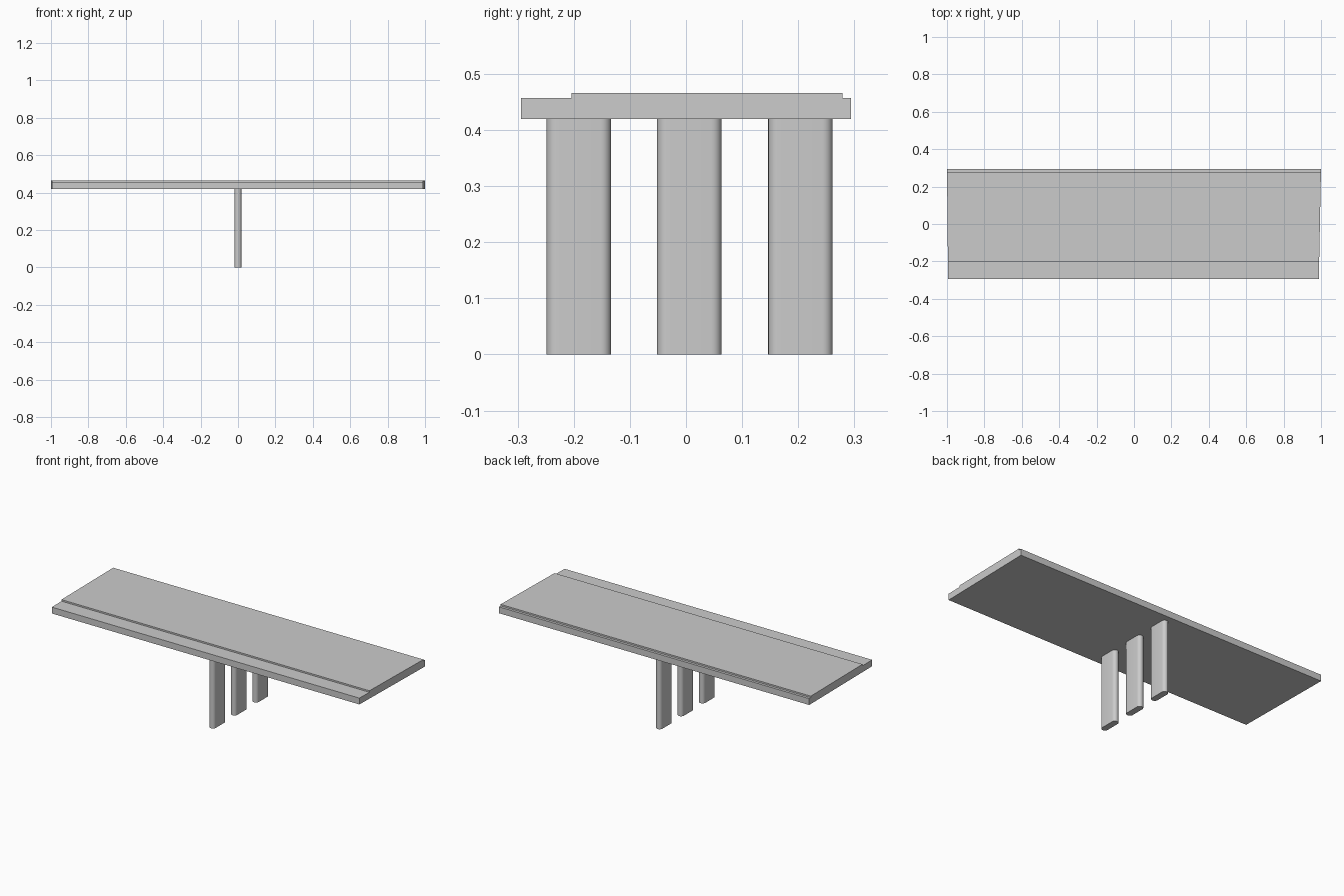
import bpy, math

if "Cube" in bpy.data.objects:
    bpy.data.objects.remove(bpy.data.objects["Cube"])

def make_object(name, verts, faces):
    mesh = bpy.data.meshes.new(name)
    mesh.from_pydata(verts, [], faces)
    mesh.update()
    obj = bpy.data.objects.new(name, mesh)
    bpy.context.collection.objects.link(obj)
    return obj

def loft(name, start, end):
    n = len(start)
    sides = [(i, (i + 1) % n, n + (i + 1) % n, n + i) for i in range(n)]
    caps = [tuple(reversed(range(n))), tuple(range(n, 2 * n))]
    return make_object(name, start + end, sides + caps)

# Bridge deck: stepped cross-section (y, z) lofted along x, with slightly skewed ends
profile = [(-0.294, 0.42), (0.294, 0.42), (0.294, 0.457), (0.279, 0.457),
           (0.279, 0.466), (-0.204, 0.466), (-0.204, 0.457), (-0.294, 0.457)]
left = [(-0.997 - 0.010 * y, y, z) for y, z in profile]
right = [(0.994 + 0.020 * y, y, z) for y, z in profile]
loft("deck", left, right)

# Three piers with rounded ends
R, HALF, SEG = 0.0185, 0.0575, 12

def pier_outline(cy):
    pts = []
    for side in (1, -1):
        start = 0 if side == 1 else math.pi
        for i in range(SEG + 1):
            a = start + math.pi * i / SEG
            pts.append((R * math.cos(a), cy + side * (HALF - R) + R * math.sin(a)))
    return pts

for k, cy in enumerate((-0.191, 0.006, 0.204)):
    outline = pier_outline(cy)
    pier = loft(f"pier_{k + 1}", [(x, y, 0.0) for x, y in outline],
                [(x, y, 0.42) for x, y in outline])
    bpy.ops.object.select_all(action='DESELECT')
    pier.select_set(True)
    bpy.context.view_layer.objects.active = pier
    bpy.ops.object.shade_smooth_by_angle(angle=math.radians(30))
